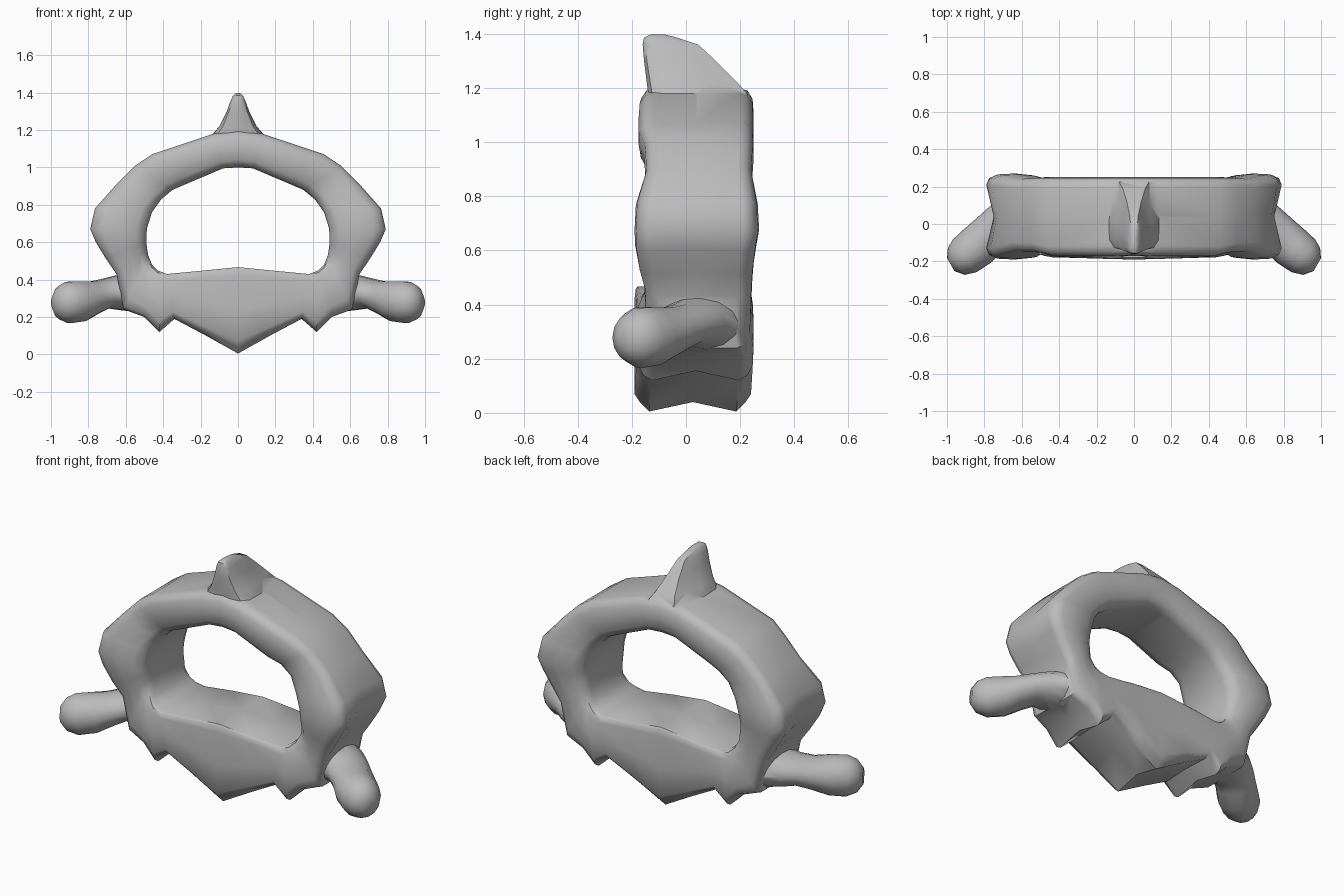
import bpy
import math
from mathutils import Vector

cube = bpy.data.objects.get("Cube")
if cube:
    bpy.data.objects.remove(cube)

bone = bpy.data.materials.new("bone_grey")
bone.use_nodes = True
COLOUR = (0.5, 0.5, 0.5, 1)
bone.diffuse_color = COLOUR
bone.node_tree.nodes["Principled BSDF"].inputs["Base Color"].default_value = COLOUR


def loft(name, rings, closed=False):
    """Skin a list of equal-length rings, closing the loop or capping the ends."""
    n, m = len(rings[0]), len(rings)
    verts = [p for ring in rings for p in ring]
    faces = []
    for i in range(m if closed else m - 1):
        a, b = i * n, (i + 1) % m * n
        faces += [(a + k, a + (k + 1) % n, b + (k + 1) % n, b + k) for k in range(n)]
    if not closed:
        faces += [tuple(range(n))[::-1], tuple(range((m - 1) * n, m * n))]
    mesh = bpy.data.meshes.new(name)
    mesh.from_pydata(verts, [], faces)
    mesh.materials.append(bone)
    obj = bpy.data.objects.new(name, mesh)
    bpy.context.collection.objects.link(obj)
    bpy.ops.object.select_all(action='DESELECT')
    obj.select_set(True)
    bpy.context.view_layer.objects.active = obj
    bpy.ops.object.mode_set(mode='EDIT')
    bpy.ops.mesh.select_all(action='SELECT')
    bpy.ops.mesh.normals_make_consistent(inside=False)
    bpy.ops.object.mode_set(mode='OBJECT')
    return obj


CRISP = [(1, .75), (.93, .9), (.86, 1), (.5, 1), (.1, 1), (.02, .98), (0, .95)]
ROUND = [(1, .74), (.95, .89), (.8, .98), (.5, 1), (.2, .96), (.05, .85), (0, .66)]


def section(inner, outer, front, back, rounding, dent):
    """Cross-section of the ring between its inner and outer edge."""
    mid, half = (front + back) / 2, (back - front) / 2
    length = math.dist(inner, outer)
    side = [Vector(c).lerp(Vector(r), rounding) for c, r in zip(CRISP, ROUND)]
    loop = [(1 - dent / length, 0)] + [tuple(p) for p in side] + [(0, 0)]
    loop += [(p.x, -p.y) for p in reversed(side)]
    return [(inner[0] + (outer[0] - inner[0]) * t, mid + half * v,
             inner[1] + (outer[1] - inner[1]) * t) for t, v in loop]


# Body and arch: inner edge, outer edge, front y, back y, rounding, outer groove
stations = [
    ((0, .467), (0, .005), -.19, .24, 0, .035),
    ((.2, .447), (.17, .10), -.185, .245, 0, .03),
    ((.38, .43), (.34, .19), -.18, .25, .3, .01),
    ((.43, .45), (.42, .12), -.18, .25, .6, .035),
    ((.46, .48), (.50, .20), -.17, .25, 1, .01),
    ((.48, .53), (.61, .24), -.15, .24, 1, 0),
    ((.485, .56), (.65, .43), -.155, .245, 1, 0),
    ((.49, .60), (.705, .51), -.175, .25, 1, .02),
    ((.49, .64), (.76, .60), -.188, .26, 1, .035),
    ((.485, .68), (.79, .67), -.19, .27, 1, .04),
    ((.46, .76), (.765, .78), -.185, .265, 1, .03),
    ((.41, .83), (.65, .91), -.15, .245, 1, .01),
    ((.35, .88), (.55, 1.01), -.155, .25, 1, 0),
    ((.28, .91), (.46, 1.07), -.175, .25, 1, 0),
    ((.08, .995), (.13, 1.18), -.175, .25, 1, 0),
    ((0, 1), (0, 1.2), -.17, .25, 1, 0),
]
right_half = [section(*s) for s in stations]
left_half = [[(-x, y, z) for x, y, z in ring] for ring in right_half[-2:0:-1]]
vertebra = loft("vertebra", right_half + left_half, closed=True)

# Spine on top of the arch: height, front y, back y, half width
spine = [(1.12, -.15, .235, .15), (1.18, -.14, .225, .134), (1.22, -.145, .19, .1),
         (1.3, -.155, .11, .06), (1.36, -.16, .045, .038), (1.385, -.155, -.03, .026),
         (1.398, -.13, -.08, .01)]
rings = []
for z, f, b, w in spine:
    outline = [(0, .4), (.04, .8), (.15, .98), (.45, 1), (.75, .82), (1, .6)]
    side = [(w * k, f + (b - f) * t, z) for t, k in outline]
    rings.append(side + [(-x, y, h) for x, y, h in reversed(side)])
processes = [loft("spine", rings)]

# Transverse processes: centre and two radii along a bent arm with a round end
arm = [(.50, .05, .33, .15, .10), (.57, .05, .333, .165, .105), (.65, .02, .33, .14, .092),
       (.71, -.01, .325, .12, .08), (.77, -.055, .305, .112, .088),
       (.84, -.12, .285, .115, .11), (.905, -.17, .278, .108, .113),
       (.95, -.2, .278, .085, .09), (.98, -.217, .278, .04, .045)]
centres = [Vector(a[:3]) for a in arm]
for label, sign in (("left", 1), ("right", -1)):
    rings = []
    for i, (c, a) in enumerate(zip(centres, arm)):
        along = centres[min(i + 1, len(arm) - 1)] - centres[max(i - 1, 0)]
        across = along.cross(Vector((0, 0, 1))).normalized()
        up = across.cross(along).normalized()
        ring = []
        for k in range(14):
            q = math.tau * k / 14
            p = c + across * a[3] * math.cos(q) + up * a[4] * math.sin(q)
            ring.append((sign * p.x, p.y, p.z))
        rings.append(ring)
    processes.append(loft(label + "_transverse_process", rings))

# Fuse the processes into the ring as one continuous surface
bpy.ops.object.select_all(action='DESELECT')
vertebra.select_set(True)
bpy.context.view_layer.objects.active = vertebra
for part in processes:
    union = vertebra.modifiers.new("fuse_" + part.name, 'BOOLEAN')
    union.operation = 'UNION'
    union.solver = 'EXACT'
    union.object = part
    bpy.ops.object.modifier_apply(modifier=union.name)
    bpy.data.objects.remove(part)
bpy.ops.object.shade_smooth_by_angle(angle=math.radians(45))
